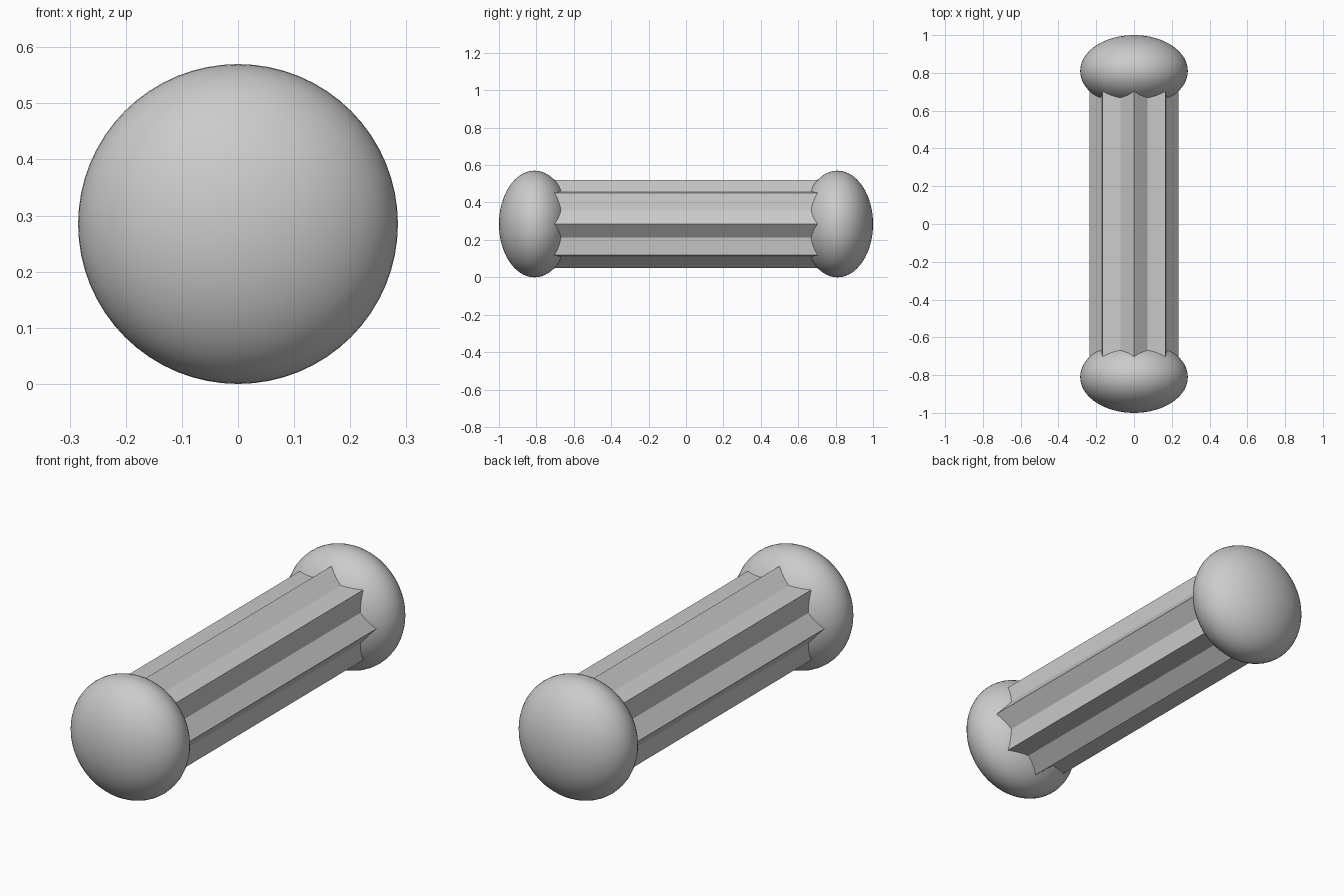
import bpy, bmesh, math
from mathutils import Matrix, Vector

old = bpy.data.objects.get("Cube")
if old:
    bpy.data.objects.remove(old, do_unlink=True)

CENTRE_Z = 0.285
grey = bpy.data.materials.new("plain grey")
grey.use_nodes = True
grey.diffuse_color = (0.6, 0.6, 0.6, 1)
grey.node_tree.nodes["Principled BSDF"].inputs["Base Color"].default_value = (0.6, 0.6, 0.6, 1)


def add_object(name, bm, smooth):
    bmesh.ops.recalc_face_normals(bm, faces=bm.faces)
    for face in bm.faces:
        face.smooth = smooth
    mesh = bpy.data.meshes.new(name)
    bm.to_mesh(mesh)
    bm.free()
    mesh.materials.append(grey)
    obj = bpy.data.objects.new(name, mesh)
    bpy.context.collection.objects.link(obj)
    obj.location.z = CENTRE_Z
    return obj


# Fluted shaft: eight-pointed star extruded along y
POINTS, TIP, VALLEY, HALF = 8, 0.236, 0.19, 0.81
bm = bmesh.new()
ring = []
for i in range(2 * POINTS):
    r = VALLEY if i % 2 else TIP
    a = math.pi * i / POINTS
    ring.append(bm.verts.new((r * math.cos(a), -HALF, r * math.sin(a))))
star = bm.faces.new(ring)
ends = bmesh.ops.extrude_face_region(bm, geom=[star], use_keep_orig=True)
bmesh.ops.translate(bm, vec=Vector((0, 2 * HALF, 0)),
                    verts=[v for v in ends["geom"] if isinstance(v, bmesh.types.BMVert)])
add_object("star_shaft", bm, False)

# Flattened round knobs, poles along y
for name, side in (("front_knob", -1), ("back_knob", 1)):
    bm = bmesh.new()
    bmesh.ops.create_uvsphere(bm, u_segments=64, v_segments=32, radius=1)
    bmesh.ops.transform(bm, verts=bm.verts,
                        matrix=Matrix.Diagonal((0.285, 0.19, 0.285, 1)) @ Matrix.Rotation(math.pi / 2, 4, "X"))
    knob = add_object(name, bm, True)
    knob.location.y = side * HALF
